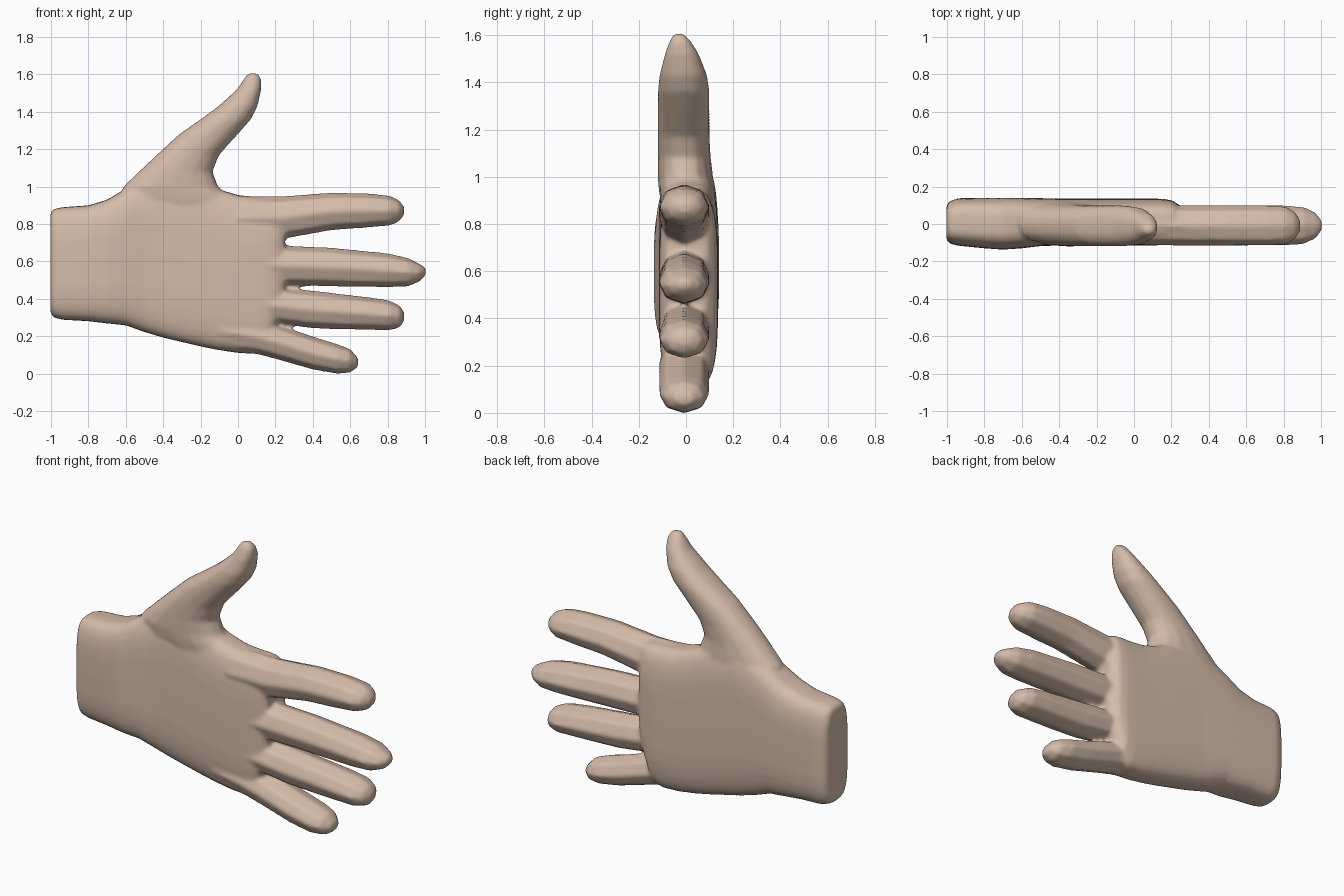
import bpy, bmesh
from math import cos, sin, pi, copysign

bm = bmesh.new()


def loft(sections, sides, power=2.0, along_z=False):
    """Closed tube through rings (t, low, high, y_low, y_high)."""
    rings = []
    for t, lo, hi, y0, y1 in sections:
        ring = []
        for i in range(sides):
            a = 2 * pi * i / sides
            c, s = cos(a), sin(a)
            u = (lo + hi) / 2 + (hi - lo) / 2 * copysign(abs(c) ** (2 / power), c)
            y = (y0 + y1) / 2 + (y1 - y0) / 2 * copysign(abs(s) ** (2 / power), s)
            ring.append(bm.verts.new((u, y, t) if along_z else (t, y, u)))
        rings.append(ring)
    faces = [bm.faces.new(rings[0]), bm.faces.new(rings[-1][::-1])]
    for a, b in zip(rings, rings[1:]):
        for i in range(sides):
            j = (i + 1) % sides
            faces.append(bm.faces.new((a[j], a[i], b[i], b[j])))
    bmesh.ops.recalc_face_normals(bm, faces=faces)


def finger(profile):
    """Finger from (x, z_low, z_high, thickness scale)."""
    loft([(x, lo, hi, -0.008 - 0.11 * k, -0.008 + 0.11 * k)
          for x, lo, hi, k in profile], 8)


# wrist and palm
loft([(-1.003, 0.325, 0.86, -0.085, 0.10),
      (-0.985, 0.30, 0.88, -0.105, 0.122),
      (-0.94, 0.288, 0.89, -0.116, 0.138),
      (-0.80, 0.28, 0.90, -0.130, 0.14),
      (-0.70, 0.268, 0.93, -0.137, 0.14),
      (-0.60, 0.258, 0.99, -0.130, 0.14),
      (-0.50, 0.222, 1.04, -0.118, 0.138),
      (-0.40, 0.192, 1.08, -0.115, 0.136),
      (-0.20, 0.145, 1.03, -0.115, 0.136),
      (-0.10, 0.125, 0.985, -0.115, 0.136),
      (0.00, 0.11, 0.955, -0.115, 0.136),
      (0.10, 0.105, 0.945, -0.115, 0.136),
      (0.16, 0.13, 0.945, -0.112, 0.134),
      (0.21, 0.26, 0.94, -0.105, 0.125),
      (0.25, 0.36, 0.92, -0.08, 0.09)], 32, 3.6)

# thumb
loft([(0.85, -0.55, 0.00, -0.10, 0.10),
      (0.94, -0.62, -0.04, -0.115, 0.115),
      (1.00, -0.615, -0.105, -0.12, 0.115),
      (1.08, -0.53, -0.135, -0.12, 0.105),
      (1.17, -0.435, -0.10, -0.12, 0.10),
      (1.28, -0.315, 0.00, -0.12, 0.10),
      (1.36, -0.20, 0.07, -0.12, 0.10),
      (1.43, -0.105, 0.105, -0.113, 0.09),
      (1.52, -0.005, 0.125, -0.09, 0.055),
      (1.575, 0.03, 0.125, -0.07, 0.02),
      (1.607, 0.055, 0.105, -0.05, -0.01)], 16, 2.3, True)

# index, middle, ring and little fingers
finger([(0.0, 0.71, 0.95, 0.95), (0.24, 0.718, 0.95, 1), (0.5, 0.765, 0.97, 1),
        (0.7, 0.78, 0.965, 1), (0.81, 0.79, 0.953, 0.95),
        (0.86, 0.81, 0.93, 0.7), (0.888, 0.845, 0.895, 0.3)])
finger([(0.0, 0.47, 0.69, 0.95), (0.25, 0.47, 0.687, 1), (0.5, 0.465, 0.675, 1),
        (0.8, 0.46, 0.645, 1), (0.91, 0.465, 0.62, 0.92),
        (0.97, 0.49, 0.59, 0.65), (1.005, 0.525, 0.565, 0.25)])
finger([(0.0, 0.27, 0.48, 0.95), (0.22, 0.265, 0.462, 1), (0.4, 0.24, 0.445, 1),
        (0.7, 0.232, 0.41, 1), (0.81, 0.23, 0.393, 0.95),
        (0.865, 0.245, 0.365, 0.7), (0.888, 0.28, 0.33, 0.3)])
finger([(-0.1, 0.13, 0.33, 0.9), (0.1, 0.103, 0.298, 1), (0.2, 0.077, 0.268, 1),
        (0.4, 0.02, 0.2, 1), (0.53, -0.002, 0.16, 0.97),
        (0.6, 0.003, 0.133, 0.78), (0.642, 0.035, 0.085, 0.35)])

mesh = bpy.data.meshes.new("hand")
bm.to_mesh(mesh)
bm.free()
hand = bpy.data.objects.new("hand", mesh)
bpy.context.collection.objects.link(hand)

# fuse the parts into one skin and soften the joins
remesh = hand.modifiers.new("fuse", 'REMESH')
remesh.mode = 'VOXEL'
remesh.voxel_size = 0.012
remesh.use_smooth_shade = True
smooth = hand.modifiers.new("soften", 'SMOOTH')
smooth.factor = 0.5
smooth.iterations = 6

# skin colour
skin = bpy.data.materials.new("skin")
skin.diffuse_color = (0.66, 0.50, 0.40, 1)
mesh.materials.append(skin)
